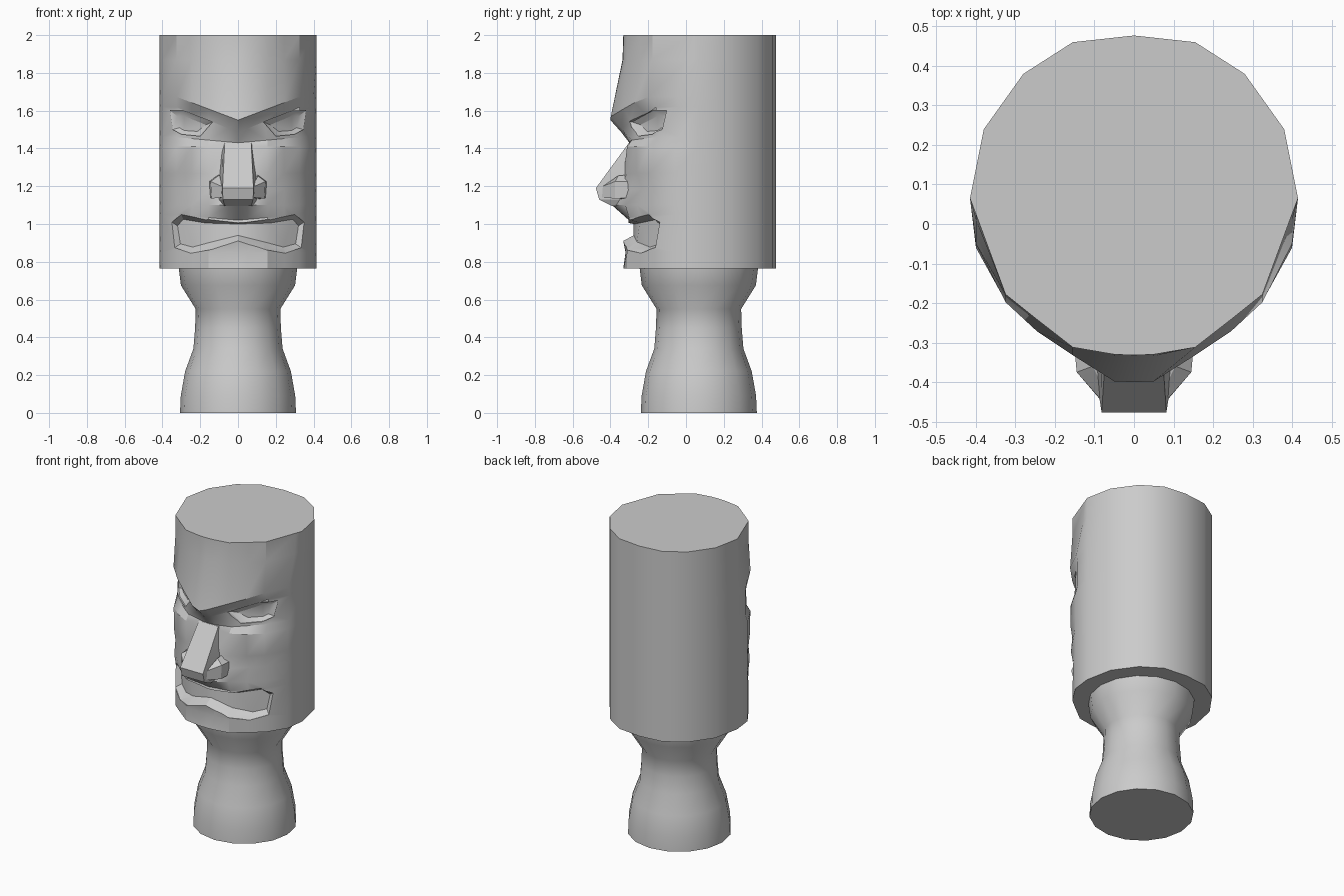
import bpy, bmesh, math

if "Cube" in bpy.data.objects:
    bpy.data.objects.remove(bpy.data.objects["Cube"])

# Head cross-section (right half): front columns, then the plain back
FX = [0, .05, .155, .245, .325, .40]
FY = [-.332, -.330, -.312, -.242, -.178, -.06]
BACK = [(.415, .065), (.38, .24), (.28, .38), (.155, .46), (0, .477)]


def base_y(x):
    """Depth of the plain head surface at a given x."""
    x = min(abs(x), FX[-1])
    for i in range(5):
        if x <= FX[i + 1]:
            t = (x - FX[i]) / (FX[i + 1] - FX[i])
            return FY[i] + t * (FY[i + 1] - FY[i])
    return FY[-1]


def loft(name, rings, strip=False, angle=30):
    """Skin equal-length rings and cap both ends."""
    bm = bmesh.new()
    vs = [[bm.verts.new(p) for p in r] for r in rings]
    n = len(rings[0])
    for a, b in zip(vs, vs[1:]):
        for i in range(n):
            bm.faces.new((a[i], a[(i + 1) % n], b[(i + 1) % n], b[i]))
    for cap in (vs[0], vs[-1]):
        if strip:   # cap follows a curved surface
            for i in range(n // 2 - 1):
                bm.faces.new((cap[i], cap[i + 1], cap[n - 2 - i], cap[n - 1 - i]))
        else:
            bm.faces.new(cap)
    bmesh.ops.recalc_face_normals(bm, faces=bm.faces)
    me = bpy.data.meshes.new(name)
    bm.to_mesh(me)
    bm.free()
    ob = bpy.data.objects.new(name, me)
    bpy.context.collection.objects.link(ob)
    smooth(ob, angle)
    return ob


def smooth(ob, angle):
    bpy.ops.object.select_all(action='DESELECT')
    ob.select_set(True)
    bpy.context.view_layer.objects.active = ob
    bpy.ops.object.shade_smooth_by_angle(angle=math.radians(angle))


def carve(target, name, outer, inner, d1, d2):
    """Cut a bevelled recess that follows the curve of the head."""
    cutter = loft(name, [[(x, -.65, z) for x, z in outer],
                         [(x, base_y(x) + d1, z) for x, z in outer],
                         [(x, base_y(x) + d2, z) for x, z in inner]], strip=True)
    cutter.hide_render = True
    mod = target.modifiers.new(name, 'BOOLEAN')
    mod.operation = 'DIFFERENCE'
    mod.solver = 'EXACT'
    mod.object = cutter
    bpy.context.view_layer.objects.active = target
    bpy.ops.object.modifier_apply(modifier=mod.name)
    bpy.data.objects.remove(cutter)


# Head: each row is z at centre, z at side, forward push per front column
ROWS = [
    (.765, .765, [0, 0, 0, 0, 0, 0]),
    (.85, .85, [-.012, -.012, 0, 0, 0, 0]),
    (.91, .90, [0, 0, 0, 0, 0, 0]),
    (1.02, 1.05, [-.03, -.03, -.01, 0, 0, 0]),          # upper lip
    (1.10, 1.10, [.06, .06, .01, .018, .012, 0]),       # muzzle
    (1.17, 1.19, [.03, .03, -.01, -.01, 0, 0]),
    (1.26, 1.27, [0, 0, 0, .018, .015, 0]),             # cheek
    (1.41, 1.41, [-.03, -.03, 0, .022, .018, 0]),
    (1.43, 1.46, [-.032, -.03, -.025, -.02, -.02, -.02]),
    (1.485, 1.62, [.01, .01, -.02, -.025, -.02, -.02]),  # eye hollow
    (1.55, 1.675, [.068, .068, .02, .03, .02, -.01]),   # brow
    (1.87, 1.87, [.004, .004, 0, 0, 0, -.07]),
    (2.0, 2.0, [0, 0, 0, 0, 0, -.085]),
]
rings = []
for z0, z1, push in ROWS:
    half = [(x, y - p, z0 + (z1 - z0) * min(1, x / .33))
            for x, y, p in zip(FX, FY, push)]
    half += [(x, y, z1) for x, y in BACK]
    rings.append(half + [(-x, y, z) for x, y, z in half[-2:0:-1]])
head = loft("head", rings)

# Eyes
eye_out = [(.135, 1.54), (.29, 1.60), (.36, 1.60), (.345, 1.50), (.30, 1.475), (.20, 1.465)]
eye_in = [(.17, 1.525), (.285, 1.572), (.32, 1.57), (.31, 1.51), (.285, 1.495), (.215, 1.49)]
for s in (1, -1):
    carve(head, "eye_cutter", [(s * x, z) for x, z in eye_out],
          [(s * x, z) for x, z in eye_in], .03, .06)


# Mouth
def mouth_ring(top, bottom):
    def full(h):
        return [(-x, z) for x, z in h[:0:-1]] + h
    return full(top) + full(bottom)[::-1]


carve(head, "mouth_cutter",
      mouth_ring([(0, 1.012), (.17, 1.025), (.30, 1.05), (.35, 1.01)],
                 [(0, .91), (.14, .865), (.25, .845), (.335, .875)]),
      mouth_ring([(0, 1.0), (.17, 1.005), (.29, 1.025), (.32, .99)],
                 [(0, .94), (.14, .905), (.24, .878), (.305, .895)]),
      .0, .055)
smooth(head, 30)

# Nose: z, front half-width, front y, back half-width
loft("nose", [[(-f, y, z), (f, y, z), (b, -.26, z), (-b, -.26, z)]
              for z, f, y, b in [(1.43, .07, -.302, .085), (1.19, .082, -.477, .115),
                                 (1.13, .08, -.46, .115), (1.095, .07, -.39, .10)]], angle=20)

# Nostril wings
for s, side in ((1, "right"), (-1, "left")):
    loft("nostril_" + side, [
        [(s * x, y, z) for x, y, z in ring] for ring in [
            [(.06, -.42, 1.13), (.085, -.445, 1.14), (.14, -.375, 1.135), (.15, -.27, 1.14), (.06, -.27, 1.13)],
            [(.06, -.42, 1.20), (.088, -.44, 1.20), (.145, -.375, 1.225), (.155, -.27, 1.225), (.06, -.27, 1.23)],
            [(.06, -.38, 1.24), (.09, -.39, 1.225), (.105, -.36, 1.255), (.105, -.27, 1.265), (.06, -.27, 1.26)]]],
        angle=20)

# Pedestal neck
loft("neck", [[(r * math.cos(i * math.tau / 16), .068 + r * math.sin(i * math.tau / 16), z)
               for i in range(16)]
              for z, r in [(0, .307), (.09, .303), (.22, .28), (.34, .236), (.45, .227),
                           (.55, .224), (.675, .302), (.77, .314)]], angle=40)
